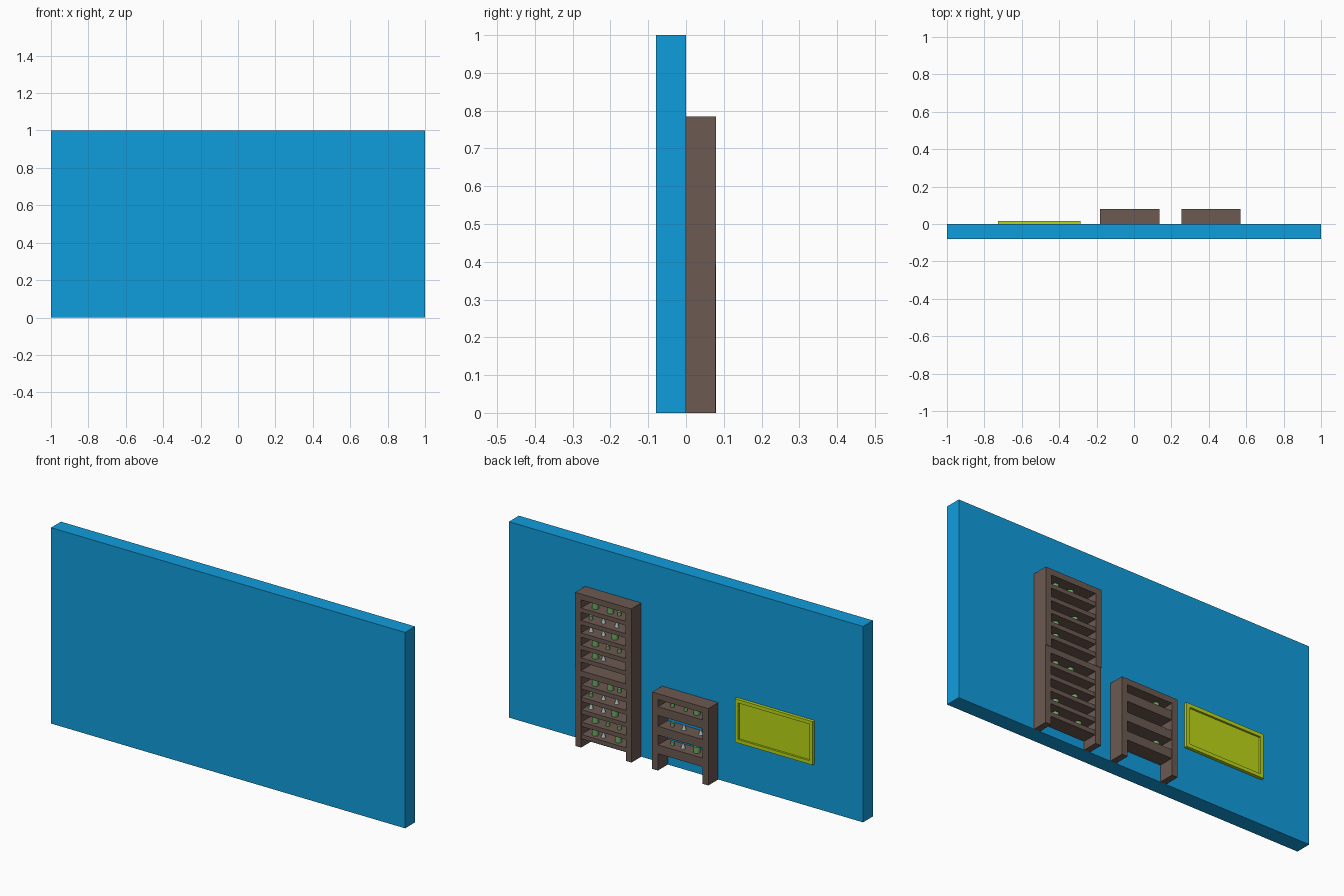
import bpy, bmesh
from mathutils import Matrix, Vector

if "Cube" in bpy.data.objects:
    bpy.data.objects.remove(bpy.data.objects["Cube"])


def material(name, rgb):
    m = bpy.data.materials.new(name)
    m.diffuse_color = (*rgb, 1)
    m.use_nodes = True
    m.node_tree.nodes["Principled BSDF"].inputs["Base Color"].default_value = m.diffuse_color
    return m


BLUE = material("wall_blue", (0.005, 0.34, 0.72))
BROWN = material("wood_brown", (0.15, 0.10, 0.083))
LIME = material("board_lime", (0.50, 0.68, 0.008))
GREEN = material("jar_green", (0.16, 0.40, 0.13))
PALE = material("glass_pale", (0.42, 0.52, 0.52))


def finish(name, bm, mat):
    me = bpy.data.meshes.new(name)
    bm.to_mesh(me)
    bm.free()
    ob = bpy.data.objects.new(name, me)
    bpy.context.collection.objects.link(ob)
    me.materials.append(mat)
    return ob


def add_box(bm, x0, x1, y0, y1, z0, z1):
    size = Vector((x1 - x0, y1 - y0, z1 - z0))
    mid = Vector((x0 + x1, y0 + y1, z0 + z1)) / 2
    bmesh.ops.create_cube(bm, size=1, matrix=Matrix.Translation(mid) @ Matrix.Diagonal((*size, 1)))


def box(name, mat, *bounds):
    bm = bmesh.new()
    add_box(bm, *bounds)
    return finish(name, bm, mat)


W, H, POST, DEPTH, TOP = 0.317, 0.3925, 0.032, 0.08, 0.03


# One shelf module: two side posts, a top board and open shelves
def shelf_unit(name, x0, z0, levels, thick, depth=DEPTH):
    bm = bmesh.new()
    x1 = x0 + W
    for px in (x0, x1 - POST):
        add_box(bm, px, px + POST, 0, depth, z0, z0 + H)
    add_box(bm, x0 + POST, x1 - POST, 0, depth, z0 + H - TOP, z0 + H)
    for lv in levels:
        add_box(bm, x0 + POST, x1 - POST, 0, depth - 0.002, z0 + lv - thick, z0 + lv)
    finish(name, bm, BROWN)


# Small vessels: J = jar, S = small jar, C = conical flask
KINDS = {"J": ("jar", GREEN, 0.016, 0.016, 0.030),
         "S": ("small_jar", GREEN, 0.009, 0.009, 0.018),
         "C": ("flask", PALE, 0.011, 0.003, 0.026)}


def vessel(kind, x, z):
    name, mat, r1, r2, h = KINDS[kind]
    bm = bmesh.new()
    bmesh.ops.create_cone(bm, cap_ends=True, segments=16, radius1=r1, radius2=r2, depth=h,
                          matrix=Matrix.Translation((x, 0.04, z + h / 2)))
    ob = finish(name, bm, mat)
    bpy.context.view_layer.objects.active = ob
    ob.select_set(True)
    bpy.ops.object.shade_smooth_by_angle()
    ob.select_set(False)


def fill(x0, z0, levels, rows):
    for lv, row in zip(levels, rows):
        for kind, dx in row:
            vessel(kind, x0 + dx, z0 + lv)


# Wall
box("wall", BLUE, -1, 1, -0.08, 0, 0, 1)

# Tall shelf: two stacked modules with five shelves each
tall_levels = [0.32 - 0.0635 * i for i in range(5)]
tall_rows = [
    [("J", 0.23), ("J", 0.145), ("S", 0.095)],
    [("S", 0.255), ("C", 0.185), ("C", 0.11)],
    [("C", 0.255), ("C", 0.185), ("J", 0.12)],
    [("J", 0.23), ("S", 0.16), ("S", 0.095)],
    [("J", 0.23), ("C", 0.185), ("J", 0.10)],
]
# The upper module carries fewer vessels on its lower shelves
upper_rows = tall_rows[:4] + [tall_rows[4][:2]]
TX = 0.253
for name, z0, depth, rows in (("tall_shelf_lower", 0, 0.078, tall_rows),
                              ("tall_shelf_upper", H, 0.08, upper_rows)):
    shelf_unit(name, TX, z0, tall_levels, 0.022, depth)
    fill(TX, z0, tall_levels, rows)

# Short shelf: one module with three thicker shelves
short_levels = [0.325, 0.225, 0.13]
short_rows = [
    [("S", 0.23), ("S", 0.155), ("J", 0.092)],
    [("S", 0.23), ("C", 0.165), ("C", 0.07)],
    [("S", 0.23), ("C", 0.17), ("J", 0.092)],
]
SX = -0.182
shelf_unit("short_shelf", SX, 0, short_levels, 0.045)
fill(SX, 0, short_levels, short_rows)

# Notice board: raised frame around a recessed panel
bx0, bx1, bz0, bz1, f = -0.727, -0.287, 0.225, 0.447, 0.018
box("board_panel", LIME, bx0 + f, bx1 - f, 0, 0.006, bz0 + f, bz1 - f)
bm = bmesh.new()
for x in (bx0, bx1 - f):
    add_box(bm, x, x + f, 0, 0.016, bz0, bz1)
for z in (bz0, bz1 - f):
    add_box(bm, bx0 + f, bx1 - f, 0, 0.016, z, z + f)
finish("board_frame", bm, LIME)
